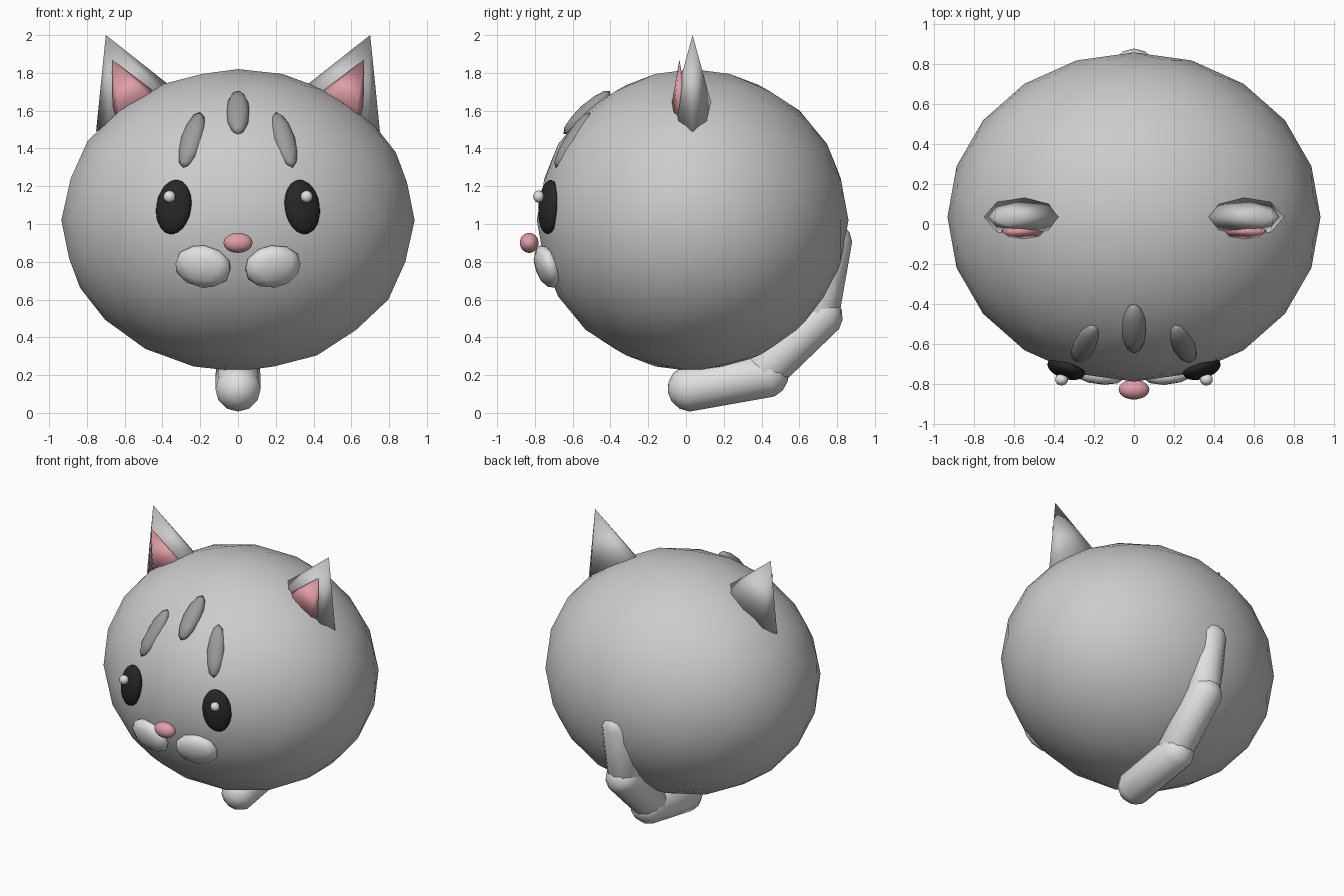
import bpy, bmesh, math
from mathutils import Vector, Matrix

if "Cube" in bpy.data.objects:
    bpy.data.objects.remove(bpy.data.objects["Cube"])


def material(name, r, g, b):
    m = bpy.data.materials.new(name)
    m.use_nodes = True
    m.diffuse_color = (r, g, b, 1)
    m.node_tree.nodes["Principled BSDF"].inputs["Base Color"].default_value = (r, g, b, 1)
    return m


GREY = material("fur grey", 0.6, 0.6, 0.6)
DARK_GREY = material("stripe grey", 0.33, 0.33, 0.33)
LIGHT = material("pale grey", 0.75, 0.75, 0.75)
PINK = material("pink", 0.75, 0.34, 0.38)
BLACK = material("eye black", 0.02, 0.02, 0.02)

CENTRE = Vector((0, 0.035, 1.02))
RADII = Vector((0.935, 0.825, 0.8))


def finish(name, bm, matrix, mat):
    bmesh.ops.transform(bm, matrix=matrix, verts=bm.verts)
    bmesh.ops.recalc_face_normals(bm, faces=bm.faces)
    for f in bm.faces:
        f.smooth = True
    mesh = bpy.data.meshes.new(name)
    bm.to_mesh(mesh)
    bm.free()
    mesh.materials.append(mat)
    obj = bpy.data.objects.new(name, mesh)
    bpy.context.collection.objects.link(obj)
    return obj


def blob(name, centre, radii, mat, subdivisions=2, rotation=None):
    bm = bmesh.new()
    bmesh.ops.create_icosphere(bm, subdivisions=subdivisions, radius=1)
    matrix = Matrix.Translation(centre) @ (rotation or Matrix()) @ Matrix.Diagonal((*radii, 1))
    return finish(name, bm, matrix, mat)


def on_head(point, roll):
    """Rotation that lays a blob flat on the head, rolled about the surface normal."""
    d = Vector(point) - CENTRE
    normal = Vector([d[i] / RADII[i] ** 2 for i in range(3)]).normalized()
    side = Vector((0, 0, 1)).cross(normal).normalized()
    up = normal.cross(side)
    frame = Matrix((side, -normal, up)).transposed().to_4x4()
    return frame @ Matrix.Rotation(math.radians(roll), 4, "Y")


def ear_cone(name, base, height, radius, flat, lean, mat):
    bm = bmesh.new()
    bmesh.ops.create_cone(bm, cap_ends=True, segments=8, radius1=radius, radius2=0, depth=height,
                          matrix=Matrix.Translation((0, 0, height / 2)))
    matrix = (Matrix.Translation(base) @ Matrix.Rotation(math.radians(lean), 4, "Y")
              @ Matrix.Diagonal((1, flat, 1, 1)))
    finish(name, bm, matrix, mat)


def capsule(name, start, end, radius, mat):
    start, end = Vector(start), Vector(end)
    axis = end - start
    bm = bmesh.new()
    bmesh.ops.create_uvsphere(bm, u_segments=12, v_segments=7, radius=radius)
    for v in bm.verts:
        if v.co.z > 0:
            v.co.z += axis.length
    turn = axis.to_track_quat("Z", "Y").to_matrix().to_4x4()
    finish(name, bm, Matrix.Translation(start) @ turn, mat)


# Head
blob("head", CENTRE, RADII, GREY, 3)

# Paired face parts and ears
for s, label in ((1, "left"), (-1, "right")):
    ear_cone(label + "_ear", (s * 0.524, 0.035, 1.586), 0.45, 0.247, 0.46, s * 23, GREY)
    ear_cone(label + "_inner_ear", (s * 0.522, -0.035, 1.585), 0.32, 0.155, 0.32, s * 27, PINK)

    p = (s * 0.34, -0.725, 1.09)
    blob(label + "_eye", p, (0.097, 0.05, 0.145), BLACK, 3, on_head(p, -s * 7))
    blob(label + "_eye_glint", (s * 0.363, -0.78, 1.145), (0.033, 0.03, 0.033), LIGHT)

    p = (s * 0.185, -0.735, 0.775)
    blob(label + "_muzzle", p, (0.153, 0.06, 0.118), LIGHT, 2, on_head(p, -s * 8))

    p = (s * 0.245, -0.6, 1.445)
    blob(label + "_forehead_stripe", p, (0.06, 0.04, 0.178), DARK_GREY, 2, on_head(p, -s * 5))

# Middle stripe and nose
p = (0, -0.525, 1.59)
blob("middle_forehead_stripe", p, (0.062, 0.045, 0.168), DARK_GREY, 2, on_head(p, 0))
blob("nose", (0, -0.83, 0.9), (0.077, 0.05, 0.053), PINK, 3)

# Tail curling up the back
capsule("tail_base", (0, 0.025, 0.13), (0, 0.42, 0.2), 0.123, LIGHT)
capsule("tail_middle", (0, 0.43, 0.24), (0, 0.71, 0.51), 0.12, LIGHT)
capsule("tail_tip", (0, 0.7, 0.53), (0, 0.765, 0.9), 0.115, LIGHT)
